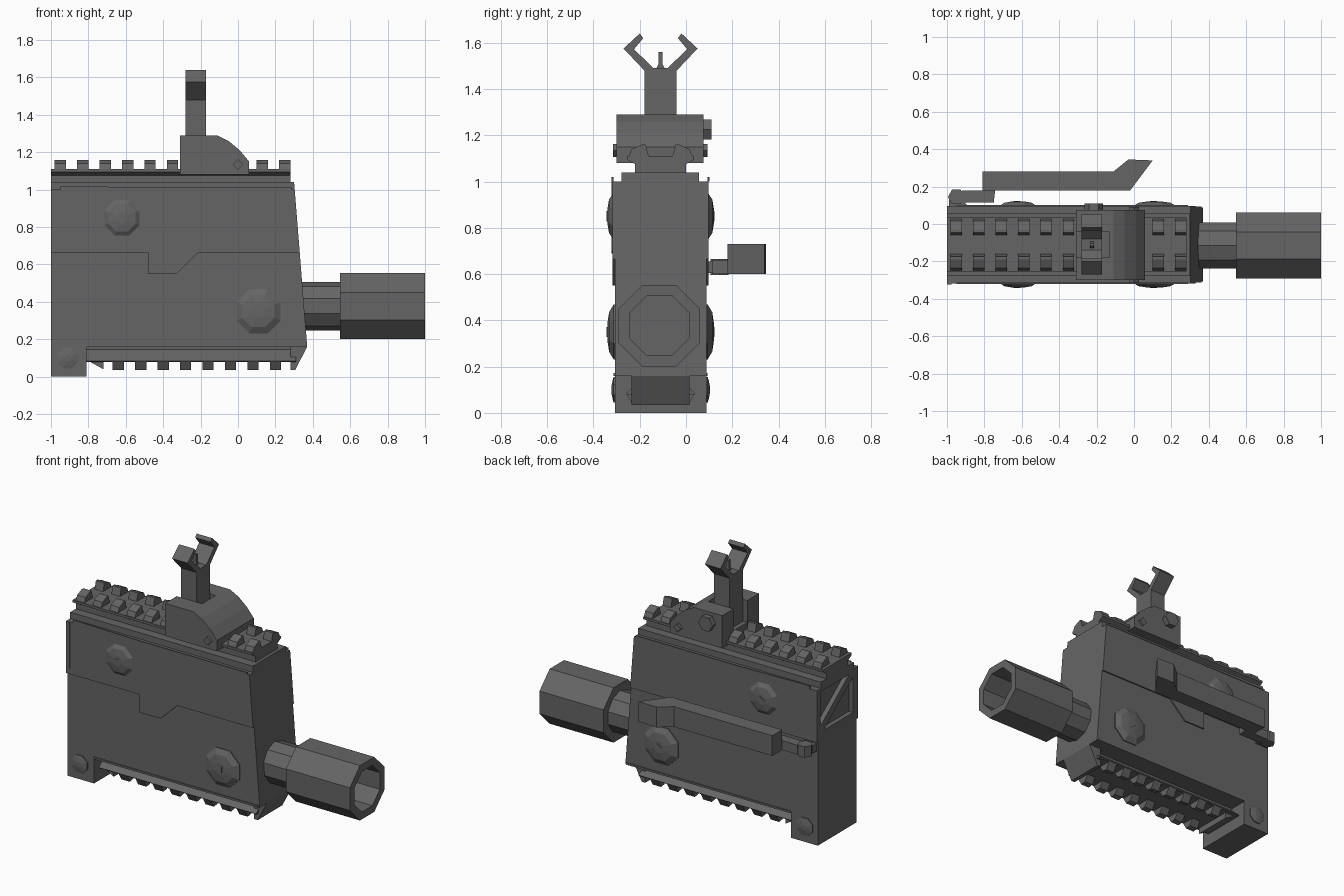
import bpy, bmesh, math
from mathutils import Matrix, Vector

old = bpy.data.objects.get("Cube")
if old:
    bpy.data.objects.remove(old)

steel = bpy.data.materials.new("dark_grey_steel")
steel.use_nodes = True
GREY = (0.13, 0.13, 0.132, 1)
steel.diffuse_color = GREY
steel.node_tree.nodes["Principled BSDF"].inputs["Base Color"].default_value = GREY

MID = -0.11  # centre plane of the body


def finish(name, bm):
    bmesh.ops.recalc_face_normals(bm, faces=bm.faces)
    mesh = bpy.data.meshes.new(name)
    bm.to_mesh(mesh)
    bm.free()
    mesh.materials.append(steel)
    obj = bpy.data.objects.new(name, mesh)
    bpy.context.collection.objects.link(obj)
    return obj


def add_prism(bm, axis, pts, lo, hi):
    """Extrude a 2D outline along an axis; pts hold the two other coordinates."""
    def place(p, d):
        return {"x": (d, p[0], p[1]), "y": (p[0], d, p[1]), "z": (p[0], p[1], d)}[axis]
    a = [bm.verts.new(place(p, lo)) for p in pts]
    b = [bm.verts.new(place(p, hi)) for p in pts]
    bm.faces.new(a)
    bm.faces.new(b[::-1])
    for i in range(len(pts)):
        j = (i + 1) % len(pts)
        bm.faces.new((a[i], b[i], b[j], a[j]))


def prism(name, axis, pts, lo, hi):
    bm = bmesh.new()
    add_prism(bm, axis, pts, lo, hi)
    return finish(name, bm)


def ngon(u, v, r, n, turn=0.0):
    return [(u + r * math.cos(turn + math.tau * i / n),
             v + r * math.sin(turn + math.tau * i / n)) for i in range(n)]


def mirror_y(pts):
    return [(2 * MID - y, z) for y, z in pts]


def lathe(name, axis, centre, profile, n):
    """Skin rings of (radius, distance) along x or y; radius 0 closes to a tip."""
    bm = bmesh.new()
    rings = []
    for r, d in profile:
        pts = ngon(centre[0], centre[1], r, n, math.pi / n)
        rings.append([bm.verts.new((d, p[0], p[1]) if axis == "x" else (p[0], d, p[1]))
                      for p in pts])
    for a, b in zip(rings, rings[1:]):
        for i in range(n):
            j = (i + 1) % n
            bm.faces.new((a[i], a[j], b[j], b[i]))
    bm.faces.new(rings[0])
    bm.faces.new(rings[-1])
    return finish(name, bm)


# Body halves meeting along a stepped seam
seam = [(-1, .665), (-.48, .665), (-.48, .55), (-.33, .55), (-.21, .665), (.33, .665)]
prism("lower_body", "y",
      [(-1, 0), (-.81, 0), (-.81, .16), (.37, .16)] + seam[::-1], -.307, .088)
upper = prism("upper_body", "y", seam + [(.3, 1.04), (-1, 1.04)], -.318, .097)

# Chamfer the long top edges of the upper half
bm = bmesh.new()
bm.from_mesh(upper.data)
tops = [e for e in bm.edges if all(v.co.z > 1.03 for v in e.verts)
        and abs(e.verts[0].co.y - e.verts[1].co.y) < .01]
bmesh.ops.bevel(bm, geom=tops, offset=.04, segments=2, affect="EDGES")
bm.to_mesh(upper.data)
bm.free()

# Triangular pockets in the rear face, leaving a diagonal brace
bm = bmesh.new()
add_prism(bm, "x", [(-.27, .72), (-.27, .95), (.03, .72)], -1.1, -.97)
add_prism(bm, "x", [(-.23, .98), (.06, .98), (.06, .76)], -1.1, -.97)
pocket = finish("pocket_cutter", bm)
pocket.hide_render = True
pocket.hide_viewport = True
pocket.display_type = "WIRE"
cut = upper.modifiers.new("rear_pockets", "BOOLEAN")
cut.object = pocket
cut.solver = "EXACT"

# Thin trim strips along the body
prism("rear_edge_strip", "y", [(-1, .69), (-.975, .7), (-.975, 1), (-1, 1)], -.323, -.315)
for y in (-.322, .093):
    prism("upper_side_strip", "y",
          [(-.95, 1.0), (.29, 1.0), (.29, 1.012), (-.47, 1.012), (-.95, 1.02)], y, y + .008)
prism("lower_side_strip", "y", [(-.81, .16), (.36, .16), (.36, .172), (-.81, .172)], -.314, .094)


# Accessory rails with paired, groove-split teeth
def rail(name, section, tooth, x0, x1, starts):
    bm = bmesh.new()
    add_prism(bm, "x", section + mirror_y(section)[::-1], x0, x1)
    for x in starts:
        for t in (tooth, mirror_y(tooth)):
            add_prism(bm, "x", t, x, x + .06)
    return finish(name, bm)


rail("top_rail", [(-.22, 1.03), (-.22, 1.075), (-.255, 1.095), (-.255, 1.11)],
     [(-.25, 1.105), (-.235, 1.14), (-.19, 1.16), (-.175, 1.16), (-.16, 1.105)], -1, .28,
     [-.98 + .12 * i for i in range(11) if i not in (6, 7, 8)])
rail("bottom_rail", [(-.19, .17), (-.19, .145), (-.26, .085), (-.255, .08)],
     [(-.258, .084), (-.23, .035), (-.195, .04), (-.165, .084)], -.81, .31,
     [-.67 + .12 * i for i in range(8)])
prism("bottom_rail_nose", "y", [(.28, .035), (.305, .035), (.37, .16), (.28, .16)], -.235, .015)
prism("bottom_rail_tail", "y", [(-.81, .09), (-.72, .09), (-.72, .04)], -.235, .015)

# Domed bolts on both sides
for x, z, r, n, bulge in ((-.62, .85, .11, 8, .03), (.11, .35, .128, 8, .03), (-.91, .1, .06, 8, .012)):
    for side, face in ((-1, -.307), (1, .088)):
        lathe("body_bolt", "y", (x, z),
              [(r, face - side * .01), (r, face + side * .006),
               (r * .72, face + side * bulge * .85), (r * .3, face + side * (bulge + .003))], n)
        if r > .1:
            prism("bolt_socket_mark", "y", ngon(x, z, .025, 3, math.pi),
                  face + side * bulge, face + side * (bulge + .006))

# Barrel and hollow muzzle sleeve
AXIS = (-.115, .377)
lathe("barrel", "x", AXIS, [(.13, .25), (.13, .56)], 10)
lathe("muzzle_sleeve", "x", AXIS,
      [(.12, .55), (.191, .545), (.191, 1), (.14, 1), (.14, .57)], 8)

# Folding sight: two cheeks with a front filler
cheek = [(-.31, 1.08), (-.31, 1.29), (-.11, 1.29), (-.05, 1.26), (.01, 1.21), (.06, 1.15), (.06, 1.08)]
prism("sight_cheek_right", "y", cheek, -.3, -.18)
prism("sight_cheek_left", "y", cheek, -.04, .075)
prism("sight_front_block", "y", [(-.13, 1.08), (-.13, 1.29)] + cheek[2:], -.18, -.04)
prism("sight_floor", "y", [(-.31, 1.08), (-.1, 1.08), (-.1, 1.15), (-.31, 1.15)], -.18, -.04)
prism("sight_knob", "y", ngon(-.215, 1.225, .05, 6), .07, .11)
prism("sight_hinge_pin", "y", ngon(0, 1.135, .028, 4), -.316, .092)

# Upright with curled ears and a centre pin
ear = [(-.18, 1.12), (-.18, 1.48), (-.27, 1.575), (-.2, 1.64), (-.185, 1.62),
       (-.225, 1.572), (-.14, 1.49)]
prism("sight_upright", "x", ear + mirror_y(ear)[::-1], -.28, -.17)
prism("sight_pin", "x", [(-.13, 1.485), (-.118, 1.51), (-.118, 1.56), (-.102, 1.56),
                         (-.102, 1.51), (-.09, 1.485)], -.235, -.215)

# Charging lever on the left side
prism("lever_bar", "z", [(-.81, .18), (-.81, .28), (-.11, .28), (-.03, .345), (.1, .34),
                         (-.02, .18)], .6, .73)
prism("lever_link", "z", [(-.94, .115), (-.75, .115), (-.74, .2), (-.81, .2), (-.81, .18),
                          (-.92, .18)], .6, .66)
prism("lever_pivot", "z", ngon(-.95, .145, .045, 6), .595, .665)
prism("lever_mount", "z", [(-.99, .08), (-.9, .08), (-.9, .13), (-.99, .13)], .605, .655)
